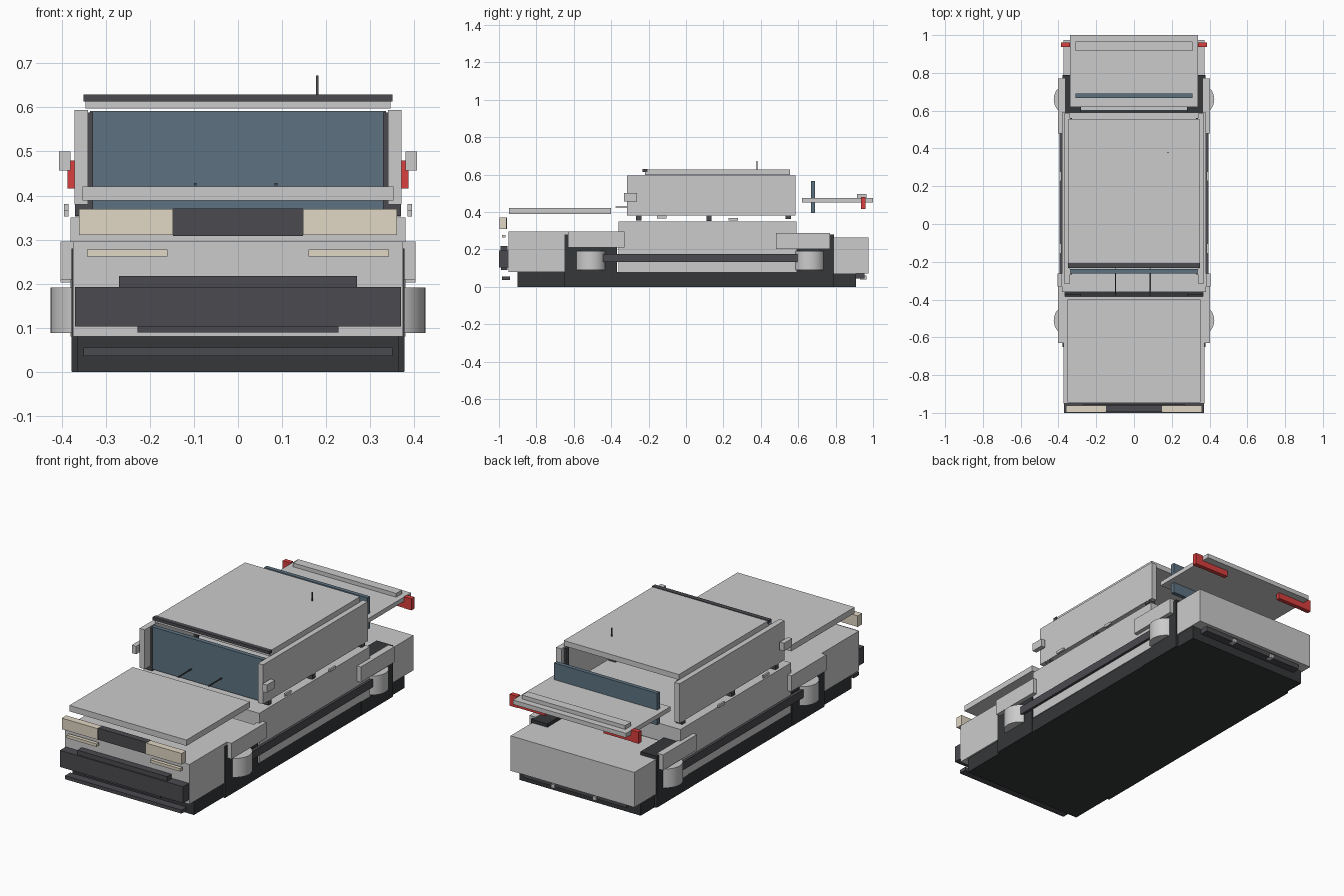
import bpy


def material(name, rgb):
    m = bpy.data.materials.new(name)
    m.diffuse_color = (*rgb, 1)
    return m


BLACK = material("black_plastic", (0.035, 0.038, 0.04))
DARK = material("dark_trim", (0.07, 0.07, 0.08))
GLASS = material("tinted_glass", (0.11, 0.17, 0.22))
CREAM = material("lamp_cream", (0.75, 0.68, 0.55))
RED = material("lamp_red", (0.7, 0.05, 0.05))


def finish(ob, name, mat):
    ob.name = name
    if mat:
        ob.data.materials.append(mat)
    return ob


def box(name, x, y, z, mat=None):
    """Box from (min, max) ranges on each axis."""
    bpy.ops.mesh.primitive_cube_add(size=1, location=[sum(r) / 2 for r in (x, y, z)])
    ob = bpy.context.object
    ob.scale = [r[1] - r[0] for r in (x, y, z)]
    bpy.ops.object.transform_apply(location=False, rotation=False, scale=True)
    return finish(ob, name, mat)


def mid(name, half, y, z, mat=None):
    return box(name, (-half, half), y, z, mat)


def pair(name, x, y, z, mat=None):
    box(name + "_right", x, y, z, mat)
    box(name + "_left", (-x[1], -x[0]), y, z, mat)


# Chassis and wheel housings
mid("chassis", 0.365, (-0.90, 0.91), (0, 0.08), BLACK)
mid("chassis_centre", 0.376, (-0.65, 0.79), (0, 0.079), BLACK)
pair("front_wheel_housing", (0.28, 0.378), (-0.65, -0.37), (0.001, 0.28), BLACK)
pair("rear_wheel_housing", (0.28, 0.378), (0.52, 0.79), (0.001, 0.28), BLACK)

# Lower body
mid("front_body", 0.374, (-0.95, -0.385), (0.08, 0.296))
mid("middle_body", 0.38, (-0.36, 0.59), (0.08, 0.35))
mid("rear_body", 0.372, (0.60, 0.975), (0.072, 0.262))
pair("front_fender", (0.365, 0.402), (-0.63, -0.33), (0.21, 0.296))
pair("rear_fender", (0.365, 0.402), (0.48, 0.77), (0.203, 0.287))
pair("side_skirt", (0.375, 0.394), (-0.445, 0.60), (0.132, 0.176), DARK)

# Wheels are upright drums
for side, label in ((1, "right"), (-1, "left")):
    for y, end in ((-0.51, "front"), (0.66, "rear")):
        bpy.ops.mesh.primitive_cylinder_add(vertices=32, radius=0.085, depth=0.103,
                                            location=(side * 0.34, y, 0.14))
        bpy.ops.object.shade_smooth_by_angle()
        finish(bpy.context.object, f"{end}_wheel_{label}", None)

# Cabin
pair("cabin_side", (0.34, 0.371), (-0.315, 0.585), (0.38, 0.594))
mid("roof", 0.346, (-0.22, 0.555), (0.597, 0.626))
mid("roof_front_trim", 0.35, (-0.232, -0.207), (0.613, 0.629), DARK)
mid("windshield", 0.336, (-0.262, -0.238), (0.362, 0.592), GLASS)
mid("rear_window", 0.31, (0.668, 0.69), (0.393, 0.566), GLASS)
for y, z0, end in ((-0.253, 0.355, "front"), (0.123, 0.352, "middle"), (0.547, 0.363, "rear")):
    pair(end + "_pillar", (0.329, 0.37), (y - 0.014, y + 0.014), (z0, 0.588), DARK)

# Panels
mid("hood", 0.352, (-0.945, -0.40), (0.389, 0.421))
mid("trunk_lid", 0.34, (0.62, 1.0), (0.451, 0.475))
mid("spoiler", 0.31, (0.915, 0.965), (0.475, 0.496))

# Front lamps, grille and bumper
pair("headlight", (0.147, 0.36), (-0.998, -0.96), (0.31, 0.37), CREAM)
pair("indicator", (0.16, 0.342), (-0.985, -0.965), (0.262, 0.278), CREAM)
mid("grille", 0.147, (-0.993, -0.958), (0.308, 0.371), DARK)
mid("front_bumper", 0.37, (-1.0, -0.95), (0.103, 0.193), DARK)
mid("bumper_upper_strip", 0.27, (-0.993, -0.955), (0.193, 0.218), DARK)
mid("bumper_lower_strip", 0.228, (-0.99, -0.955), (0.09, 0.103), DARK)
mid("front_lip", 0.35, (-0.985, -0.94), (0.036, 0.055), DARK)

# Tail lamps, rear lip and exhaust tips
pair("tail_lamp_bar", (0.175, 0.375), (0.937, 0.96), (0.417, 0.45), RED)
pair("tail_lamp_cap", (0.341, 0.387), (0.936, 0.961), (0.416, 0.479), RED)
mid("rear_lip", 0.31, (0.91, 0.955), (0.045, 0.072), DARK)
pair("exhaust_tip", (0.115, 0.135), (0.93, 0.965), (0.04, 0.06))

# Small fittings
pair("mirror", (0.38, 0.406), (-0.332, -0.262), (0.457, 0.5))
pair("front_door_handle", (0.384, 0.394), (-0.155, -0.103), (0.366, 0.381))
pair("rear_door_handle", (0.384, 0.394), (0.228, 0.278), (0.353, 0.368))
for x, label in ((-0.097, "left"), (0.086, "right")):
    box("wiper_" + label, (x - 0.003, x + 0.003), (-0.378, -0.235), (0.423, 0.428), DARK)
box("antenna", (0.177, 0.183), (0.376, 0.382), (0.62, 0.672), DARK)
